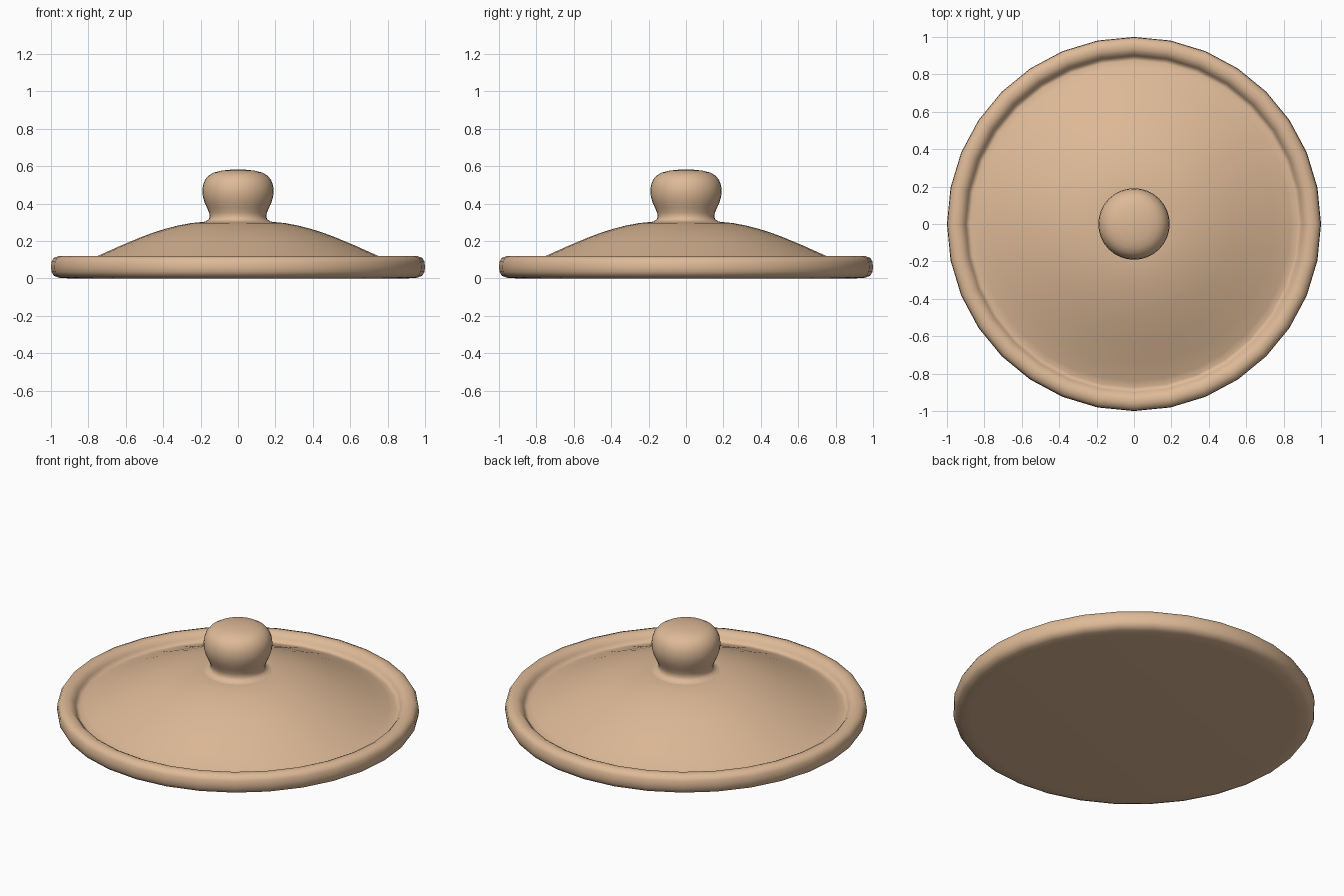
import bpy
import bmesh
import math
from mathutils import Vector

SEGMENTS = 32

cube = bpy.data.objects.get("Cube")
if cube:
    bpy.data.objects.remove(cube, do_unlink=True)

# One clay colour for everything
clay = bpy.data.materials.new("tan clay")
clay.use_nodes = True
colour = (0.73, 0.49, 0.31, 1)
clay.diffuse_color = colour
clay.node_tree.nodes["Principled BSDF"].inputs["Base Color"].default_value = colour


def lathe(name, profile):
    """Turn a (radius, height) profile around the z axis."""
    bm = bmesh.new()
    verts = [bm.verts.new((0, -r, z)) for r, z in profile]
    edges = [bm.edges.new(pair) for pair in zip(verts, verts[1:])]
    bmesh.ops.spin(bm, geom=verts + edges, cent=Vector(), axis=Vector((0, 0, 1)),
                   angle=math.tau, steps=SEGMENTS, use_duplicate=False)
    bmesh.ops.remove_doubles(bm, verts=bm.verts, dist=0.0005)
    bmesh.ops.recalc_face_normals(bm, faces=bm.faces)
    mesh = bpy.data.meshes.new(name)
    bm.to_mesh(mesh)
    bm.free()
    mesh.materials.append(clay)
    obj = bpy.data.objects.new(name, mesh)
    bpy.context.collection.objects.link(obj)
    bpy.ops.object.select_all(action="DESELECT")
    obj.select_set(True)
    bpy.context.view_layer.objects.active = obj
    bpy.ops.object.shade_smooth_by_angle(angle=math.radians(60))
    return obj


# Domed lid: flat underside, rounded rim, groove, then the dome
lathe("lid", [
    (0, 0), (0.9, 0), (0.96, 0.004), (0.985, 0.015), (0.997, 0.035),
    (1, 0.06), (0.997, 0.09), (0.985, 0.11), (0.96, 0.119), (0.935, 0.118),
    (0.915, 0.108), (0.9, 0.09), (0.89, 0.073), (0.875, 0.071),
    (0.84, 0.082), (0.75, 0.12), (0.63, 0.174), (0.52, 0.22), (0.45, 0.246),
    (0.39, 0.265), (0.32, 0.283), (0.25, 0.296), (0.19, 0.302), (0, 0.304),
])

# Knob: flared neck swelling into a rounded, slightly flattened top
lathe("knob", [
    (0.195, 0.3), (0.173, 0.305), (0.158, 0.314), (0.151, 0.328),
    (0.154, 0.35), (0.166, 0.378), (0.179, 0.407), (0.188, 0.438),
    (0.191, 0.468), (0.187, 0.5), (0.176, 0.528), (0.157, 0.55),
    (0.13, 0.566), (0.09, 0.576), (0.045, 0.581), (0, 0.583),
])
